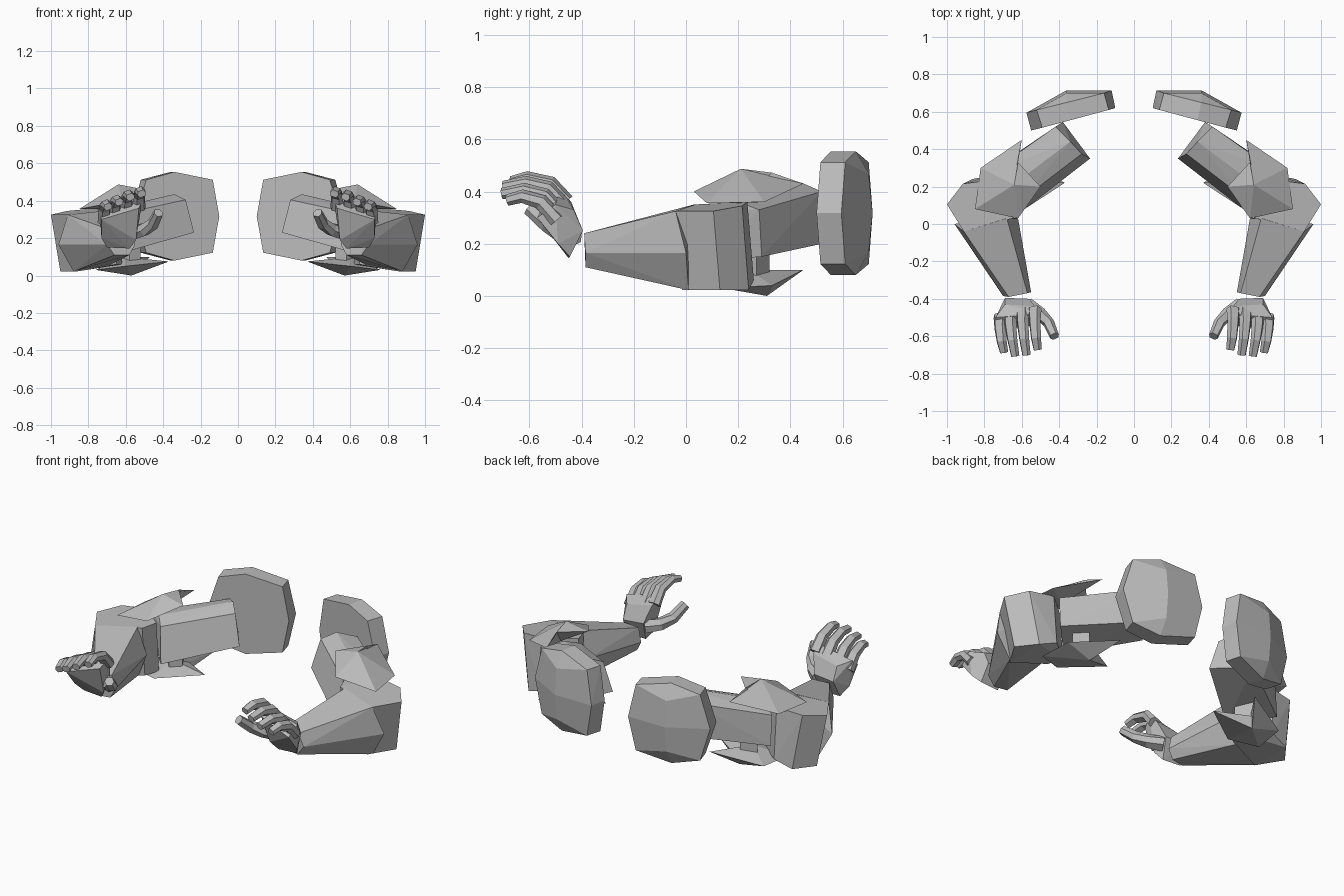
import bpy, bmesh
from mathutils import Vector

cube = bpy.data.objects.get("Cube")
if cube:
    bpy.data.objects.remove(cube, do_unlink=True)

grey = bpy.data.materials.new("plain_grey")
grey.use_nodes = True
grey.diffuse_color = (0.5, 0.5, 0.5, 1)
grey.node_tree.nodes["Principled BSDF"].inputs["Base Color"].default_value = (0.5, 0.5, 0.5, 1)


def finish(name, bm):
    """Turn the bmesh into a flat shaded object mirrored to the other arm."""
    bmesh.ops.recalc_face_normals(bm, faces=bm.faces)
    mesh = bpy.data.meshes.new(name)
    bm.to_mesh(mesh)
    bm.free()
    mesh.materials.append(grey)
    obj = bpy.data.objects.new(name, mesh)
    bpy.context.collection.objects.link(obj)
    obj.modifiers.new("other_arm", "MIRROR").use_mirror_merge = False
    return obj


def hull(name, points):
    """Convex faceted block around a few corners."""
    bm = bmesh.new()
    for p in points:
        bm.verts.new(p)
    result = bmesh.ops.convex_hull(bm, input=bm.verts)
    spare = [v for v in result["geom_interior"] if isinstance(v, bmesh.types.BMVert)]
    bmesh.ops.delete(bm, geom=spare, context="VERTS")
    bmesh.ops.dissolve_limit(bm, angle_limit=0.06, verts=bm.verts, edges=bm.edges)
    return finish(name, bm)


def shield(name, rim, peak, core):
    """Pointed plate: a fan to the outer peak and a fan to the inner core."""
    bm = bmesh.new()
    ring = [bm.verts.new(p) for p in rim]
    for tip in (bm.verts.new(peak), bm.verts.new(core)):
        for a, b in zip(ring, ring[1:] + ring[:1]):
            bm.faces.new((a, b, tip))
    return finish(name, bm)


def finger(name, path, width, thick):
    """Six sided tapering tube along a bent path."""
    path = [Vector(p) for p in path]
    bm = bmesh.new()
    rings = []
    for i, p in enumerate(path):
        along = (path[min(i + 1, len(path) - 1)] - path[max(i - 1, 0)]).normalized()
        side = Vector((0.93, -0.05, -0.36))
        side = (side - along * side.dot(along)).normalized()
        up = side.cross(along)
        k = 1 - 0.12 * i
        rings.append([bm.verts.new(p + k * (side * width * s + up * thick * t))
                      for s, t in ((1, 0), (.6, 1), (-.6, 1), (-1, 0), (-.6, -1), (.6, -1))])
    for r, q in zip(rings, rings[1:]):
        for j in range(6):
            bm.faces.new((r[j], r[j - 1], q[j - 1], q[j]))
    bm.faces.new(rings[0])
    bm.faces.new(rings[-1])
    return finish(name, bm)


# Shoulder pad: middle row, then corners above and below it
pad = [(.55, .50, .317), (.10, .62, .317), (.575, .595, .317), (.36, .715, .317), (.12, .715, .317)]
for x, y, h in ((.49, .515, .195), (.34, .555, .237), (.135, .61, .195),
                (.52, .61, .195), (.36, .65, .237), (.16, .70, .195), (.36, .70, .15)):
    pad += [(x, y, .317 + h), (x, y, .317 - h)]
hull("shoulder_pad", pad)

# Upper arm: straight box with a bevelled top, running into the elbow
hull("upper_arm", [(.235, .35, .23), (.38, .545, .205), (.28, .375, .405), (.34, .44, .435), (.42, .52, .40),
                   (.57, .09, .135), (.76, .29, .15), (.60, .13, .335), (.66, .20, .36), (.76, .28, .33)])

# Elbow block, leaning slightly outward at the top
elbow = []
for x, y, top in ((.91, -.04, .325), (1.0, .105, .325), (.915, .215, .345),
                  (.76, .235, .36), (.62, .12, .355), (.65, .03, .35)):
    elbow += [(x, y, top), (x - .05 * (x > .8), y + .025, .022 if x > .8 else .06)]
hull("elbow", elbow)

# Forearm
hull("forearm", [(.70, -.385, .165), (.67, -.39, .24), (.57, -.37, .245), (.55, -.365, .165),
                 (.58, -.37, .11), (.66, -.385, .11),
                 (.96, .0, .165), (.91, -.04, .325), (.68, .03, .35), (.62, .03, .2),
                 (.68, .04, .06), (.88, .01, .022)])

# Pointed guards above and below the elbow
shield("upper_guard", [(.62, .03, .40), (.85, .08, .355), (.82, .30, .36), (.60, .45, .43),
                       (.62, .33, .472), (.50, .20, .46)], (.64, .21, .487), (.68, .20, .355))
shield("lower_guard", [(.47, .45, .10), (.55, .33, .06), (.37, .22, .075), (.60, .07, .05),
                       (.76, .14, .03), (.74, .33, .04)], (.57, .31, .0), (.61, .24, .10))
hull("guard_mount", [(x, y, z) for x, y in ((.52, .22), (.58, .18), (.66, .27), (.58, .32)) for z in (.05, .2)])

# Hand
hull("palm", [(.56, -.40, .26), (.69, -.395, .25), (.70, -.445, .15), (.58, -.45, .145),
              (.545, -.48, .19), (.73, -.49, .20), (.53, -.44, .36), (.69, -.43, .33),
              (.51, -.48, .41), (.74, -.50, .35), (.53, -.54, .36), (.73, -.57, .30)])
tips = {"index": (.53, .515, -.67, 0), "middle": (.595, .575, -.70, -.018),
        "ring": (.66, .635, -.705, -.045), "little": (.715, .695, -.685, -.07)}
for name, (x, tip_x, tip_y, drop) in tips.items():
    back = drop * .5
    finger(name + "_finger", [(x, -.46 + back, .36 + drop), (x, -.52 + back, .43 + drop),
                              (x * .6 + tip_x * .4, -.61 + back * .5, .452 + drop),
                              (tip_x, tip_y, .437 + drop)], .037, .028)
finger("thumb", [(.57, -.43, .23), (.50, -.48, .245), (.455, -.53, .275), (.425, -.60, .335)], .04, .036)
